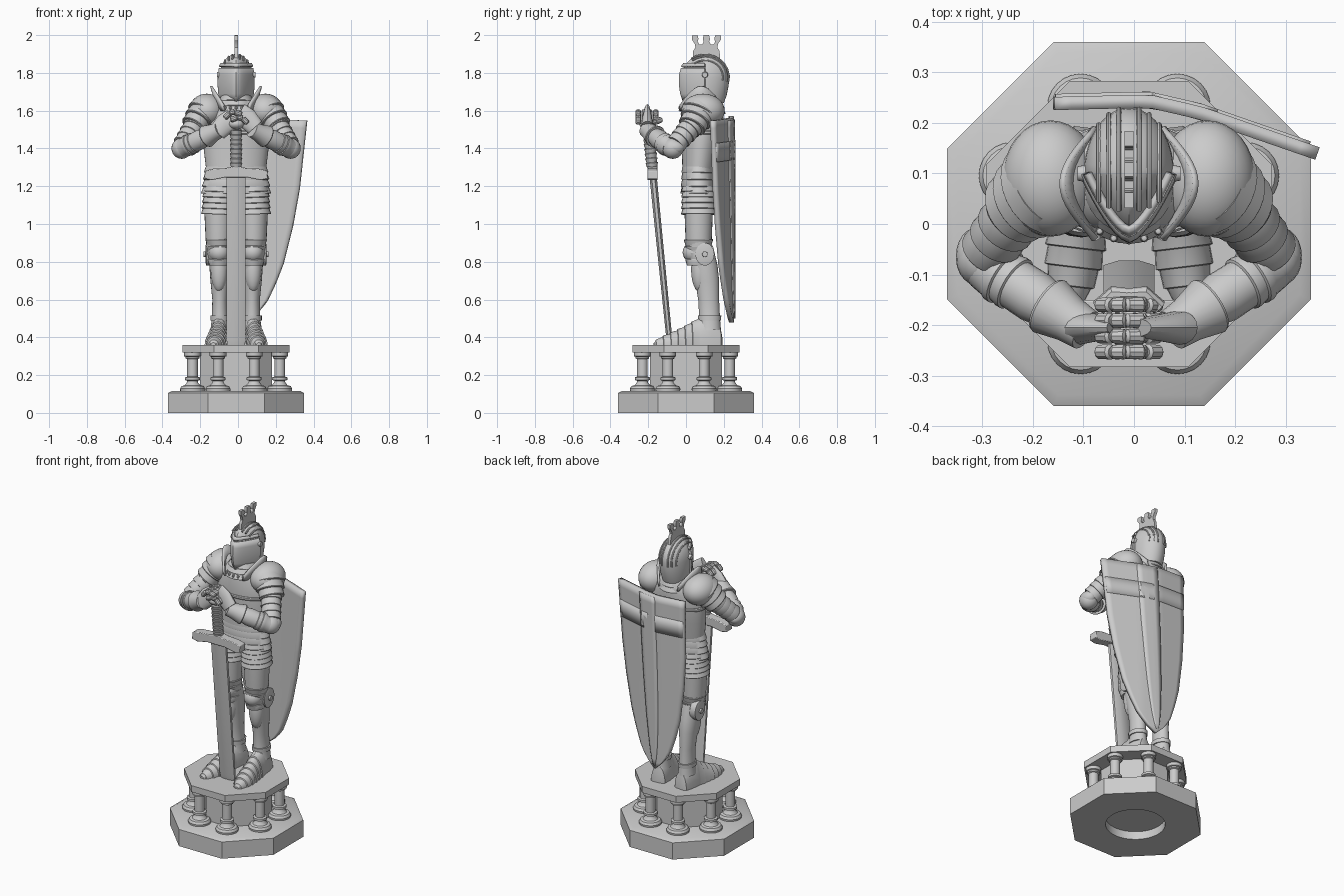
import bpy, bmesh
from math import sin, cos, pi, radians, sqrt
from mathutils import Vector

if "Cube" in bpy.data.objects:
    bpy.data.objects.remove(bpy.data.objects["Cube"])

CX = -0.01  # figure axis


def finish(name, bm, solid=0, bevel=0):
    bmesh.ops.recalc_face_normals(bm, faces=bm.faces)
    me = bpy.data.meshes.new(name)
    bm.to_mesh(me)
    bm.free()
    ob = bpy.data.objects.new(name, me)
    ob.location.x = CX
    bpy.context.collection.objects.link(ob)
    if solid:
        m = ob.modifiers.new("solid", 'SOLIDIFY')
        m.thickness, m.offset = solid, 0
    if bevel:
        m = ob.modifiers.new("bevel", 'BEVEL')
        m.width, m.segments = bevel, 2
    return ob


def skin(name, rings, cap=True, closed=True, **kw):
    bm = bmesh.new()
    vs = [[bm.verts.new(p) for p in r] for r in rings]
    n = len(vs[0])
    for a, b in zip(vs, vs[1:]):
        for i in range(n if closed else n - 1):
            j = (i + 1) % n
            bm.faces.new((a[i], a[j], b[j], b[i]))
    if cap and closed:
        bm.faces.new(vs[0])
        bm.faces.new(vs[-1])
    return finish(name, bm, **kw)


def tube(name, pts, n=24, ref=(0, 1, 0), phase=0, floor=None, **kw):
    """Loft ellipses (x, y, z, rx, ry) along a path."""
    rings, ref = [], Vector(ref)
    P = [Vector(p[:3]) for p in pts]
    for i, p in enumerate(pts):
        d = (P[min(i + 1, len(P) - 1)] - P[max(i - 1, 0)]).normalized()
        a = ref.cross(d).normalized()
        b = d.cross(a)
        ring = [P[i] + a * p[3] * cos(t) + b * p[-1] * sin(t)
                for t in (phase + 2 * pi * k / n for k in range(n))]
        if floor is not None:
            for v in ring:
                v.z = max(v.z, floor)
        rings.append(ring)
    return skin(name, rings, **kw)


def lames(name, a, b, count, step=0.07, **kw):
    """Overlapping armour bands between two ellipses."""
    a, b, pts = Vector(a), Vector(b), []
    for i in range(count):
        for t, k in ((i + 0.03, 1 - step), (i + 0.9, 1 + step), (i + 0.99, 1 + step * .6)):
            p = a.lerp(b, t / count)
            pts.append((*p[:3], p[3] * k, p[4] * k))
    return tube(name, pts, **kw)


def ball(name, loc, size, n=24):
    bm = bmesh.new()
    bmesh.ops.create_uvsphere(bm, u_segments=n, v_segments=n // 2, radius=1)
    for v in bm.verts:
        v.co = Vector([loc[i] + v.co[i] * size[i] for i in range(3)])
    return finish(name, bm)


def prism(name, pts, lo, hi, axis, **kw):
    def place(p, h):
        return (h, *p) if axis == 'x' else (p[0], h, p[1])
    return skin(name, [[place(p, h) for p in pts] for h in (lo, hi)], **kw)


def interp(table, x):
    for (a, fa), (b, fb) in zip(table, table[1:]):
        if x <= b:
            return fa + (fb - fa) * (x - a) / (b - a)
    return table[-1][1]


# octagonal pedestal with a round recess underneath
def octagon(name, prof):
    return tube(name, [(0, 0, z, r / cos(pi / 8), r / cos(pi / 8)) for z, r in prof], n=8, phase=pi / 8)


base = octagon("base_plinth", [(0, .36), (.105, .36), (.117, .338)])
cutter = tube("recess_cutter", [(0, 0, -.05, .17, .17), (0, 0, .05, .17, .17)], n=48)
m = base.modifiers.new("recess", 'BOOLEAN')
m.operation, m.object = 'DIFFERENCE', cutter
bpy.context.view_layer.objects.active = base
bpy.ops.object.modifier_apply(modifier="recess")
bpy.data.objects.remove(cutter)
octagon("pedestal_drum", [(.11, .19), (.33, .19)])
octagon("pedestal_top", [(.32, .283), (.36, .283)])
COL = [(.11, .064), (.128, .066), (.142, .058), (.146, .042), (.16, .03), (.17, .028), (.174, .04), (.188, .04),
       (.192, .028), (.285, .028), (.289, .036), (.297, .036), (.3, .044), (.322, .044)]
for k in range(8):
    t = pi / 8 + k * pi / 4
    tube("pedestal_column", [(.25 * cos(t), .25 * sin(t), z, r, r) for z, r in COL])

for s in (-1, 1):
    # legs and feet
    foot = [(.19, .03, .05), (.18, .045, .1), (.13, .052, .15), (.07, .052, .145)]
    top = [(-.17, .015), (-.13, .04), (-.06, .07), (0, .1), (.07, .14)]
    wid = [(-.17, .012), (-.14, .035), (-.07, .055), (.07, .052)]
    for i in range(6):
        y0, y1 = .065 - i * .038, .065 - (i + 1) * .038
        foot += [(y, interp(wid, y) + d, interp(top, y) + d) for y, d in ((y0, 0), (y1 + .003, .006), (y1 + .001, 0))]
    foot += [(-.17, .012, .012)]
    tube("foot_armour", [(s * (.1 - y * .12), y, .36, w, h) for y, w, h in foot], ref=(0, 0, 1), floor=.36)
    x = s * .086
    tube("shin_armour", [(x, .125, .44, .05, .06), (x, .125, .5, .042, .055), (x, .12, .6, .04, .055),
                         (x, .112, .7, .05, .063), (x, .1, .77, .055, .068), (x, .08, .86, .056, .066)])
    tube("ankle_band", [(x, .125, .49, .05, .06), (x, .125, .515, .05, .062)])
    ball("shin_plate", (s * .09, .072, .76), (.045, .045, .12))
    tube("thigh_armour", [(s * .09, .07, .83, .06, .062), (s * .094, .067, .93, .068, .07),
                          (s * .094, .067, 1.15, .078, .078)])
    lames("knee_lames", (s * .09, .068, .78, .054, .066), (s * .092, .066, .92, .068, .074), 4, step=.05)
    ball("knee_cap", (s * .09, .04, .85), (.055, .058, .055))
    tube("knee_disc", [(s * .12, .1, .84, .05, .06), (s * .158, .1, .84, .05, .06), (s * .162, .1, .84, .035, .045)],
         ref=(0, 0, 1))
    tube("knee_rivet", [(s * .15, .1, .84, .016, .016), (s * .172, .1, .84, .014, .014)], ref=(0, 0, 1))
    lames("hip_plates", (s * .088, .067, 1.2, .082, .088), (s * .094, .067, 1.05, .088, .09), 5, step=.04)

    # shoulders and arms
    ball("shoulder_plate", (s * .155, .09, 1.6), (.095, .115, .09), 32)
    lames("shoulder_lames", (s * .16, .085, 1.615, .085, .1), (s * .225, .03, 1.515, .066, .07), 3)
    lames("upper_arm", (s * .21, .04, 1.53, .062, .062), (s * .282, -.055, 1.42, .052, .052), 4, step=.05)
    ball("elbow_cap", (s * .288, -.07, 1.4), (.054, .056, .055))
    ball("elbow_wing", (s * .3, -.062, 1.405), (.042, .055, .04))
    E, W = Vector((s * .285, -.08, 1.4)), Vector((s * .085, -.21, 1.5))
    arm = [(0, .05), (.12, .054), (.15, .058), (.2, .058), (.21, .053), (.26, .056), (.3, .056), (.31, .051),
           (.5, .052), (.68, .043), (.69, .05), (.73, .05), (.74, .043), (.8, .042), (1, .038)]
    tube("forearm", [(*E.lerp(W, t), r, r) for t, r in arm])
    tube("gauntlet_cuff", [(*E.lerp(W, t), r, r) for t, r in ((.62, .058), (.64, .06), (.85, .046), (1, .042))])

    # clasped hands, one laid over the other
    up = .012 if s > 0 else -.016
    tube("hand_back", [(s * .1, -.205, 1.5 + up, .048, .034), (s * .06, -.205, 1.545 + up, .056, .026),
                       (s * .015, -.205, 1.57 + up, .06, .018)], n=16)
    for k in range(4):
        y = -.16 - k * .031
        for a, b in (((.03, 1.567), (-.008, 1.58)), ((-.006, 1.582), (-.036, 1.576)), ((-.034, 1.576), (-.062, 1.548))):
            tube("finger", [(s * (a[0] + (b[0] - a[0]) * t), y, a[1] + (b[1] - a[1]) * t + up, r, r)
                            for t, r in ((0, .01), (.12, .0155), (.85, .0145), (1, .009))], n=10)
    tube("thumb", [(s * .06, -.165, 1.54, .016, .016), (s * .03, -.138, 1.55, .016, .016),
                   (s * -.015, -.14, 1.555, .011, .011)], n=10, ref=(0, 0, 1))

    # upright neck guard on each shoulder
    rows = []
    for k in range(17):
        t = k / 16
        x, y, h = .065 + .045 * sin(pi * t), -.03 + .22 * t, sin(pi * t)
        rows.append([(s * (x - .005), y, 1.6), (s * (x + .004), y, 1.62 + .05 * h), (s * (x + .022 * h), y, 1.63 + .1 * h)])
    skin("neck_guard", rows, closed=False, solid=.012)

# torso
tube("breastplate", [(0, .065, 1.24, .155, .085), (0, .07, 1.3, .16, .09), (0, .078, 1.4, .172, .1),
                     (0, .085, 1.5, .175, .11), (0, .088, 1.58, .165, .112), (0, .09, 1.63, .13, .105),
                     (0, .09, 1.66, .09, .09)], n=40)
lames("waist_lames", (0, .068, 1.31, .162, .088), (0, .067, 1.16, .182, .094), 4, step=.025, n=40)
tube("chest_band", [(0, .084, 1.475, .178, .112), (0, .084, 1.48, .182, .116), (0, .084, 1.49, .182, .116),
                    (0, .084, 1.495, .178, .112)], n=40)
lames("throat_armour", (0, .09, 1.68, .08, .095), (0, .085, 1.59, .112, .122), 3, step=.03, n=32)
for k in range(9):
    t = radians(-65 + k * 16.25)
    ball("throat_stud", (.108 * sin(t), .085 - .118 * cos(t), 1.615), (.008, .008, .01), 8)


# helmet, pointed at the front
def head_ring(z, r, f, b, lo=0, hi=2 * pi, n=40, closed=True):
    out = []
    for k in range(n):
        t = lo + (hi - lo) * k / (n if closed else n - 1)
        c = cos(t)
        y = -f * (1 - abs(sin(t)) ** 1.5) if c > 0 else -b * c
        out.append((r * sin(t), .1 + y, z))
    return out


HEAD = [(1.64, .076, .1, .1), (1.68, .084, .115, .115), (1.73, .088, .122, .125)]
for k in range(9):
    e = max(cos(k * pi / 16), .02)
    HEAD.append((1.775 + .125 * sin(k * pi / 16), .089 * e, .122 * e, .13 * e))
skin("helmet", [head_ring(*h) for h in HEAD])
VISOR = [(1.65, .08, .112, 0), (1.69, .09, .126, 0), (1.74, .094, .133, 0), (1.79, .092, .132, 0), (1.825, .087, .122, 0)]
skin("visor", [head_ring(*v, -pi / 2, pi / 2, 25, False) for v in VISOR], closed=False, solid=.01)
skin("brow_plate", [head_ring(*v, -pi / 2, pi / 2, 25, False) for v in
                    ((1.832, .086, .122, 0), (1.85, .078, .108, 0))], closed=False, solid=.012)
for s in (-1, 1):
    tube("visor_pivot", [(s * .08, .1, 1.79, .018, .018), (s * .102, .1, 1.79, .014, .014)], n=16, ref=(0, 0, 1))
    for x in (.02, .04, .06):
        e = sqrt(1 - (x / .089) ** 2)
        tube("helmet_rib", [(s * x, .1 + .131 * e * cos(t), 1.775 + .125 * e * sin(t), .005, .005)
                            for t in (radians(-10 + 15 * k) for k in range(10))], n=8, ref=(1, 0, 0))

# three-pronged crest
half = [(.035, 1.865), (.038, 1.915), (.05, 1.935), (.046, 1.955), (.032, 1.975), (.032, 1.998), (.062, 1.998),
        (.066, 1.98), (.062, 1.965), (.07, 1.95), (.085, 1.95), (.093, 1.965), (.089, 1.98), (.094, 2.0)]
prism("helmet_crest", half + [(.216 - y, z) for y, z in reversed(half)], -.009, .009, 'x')


# sword, leaning back towards the feet
def sy(z):
    return -.085 - (z - .36) * .1


tube("sword_blade", [(0, sy(z), z, rx, ry) for z, rx, ry in ((.36, .05, .013), (.39, .055, .017), (1.26, .055, .021))],
     n=8, phase=pi / 8)
guard = [(0, 1.31), (.05, 1.297), (.12, 1.293), (.165, 1.282), (.168, 1.24), (.13, 1.232), (.06, 1.246)]
prism("sword_guard", guard + [(0, 1.246)] + [(-x, z) for x, z in reversed(guard[1:])], -.205, -.15, 'y', bevel=.004)
lames("sword_grip", (0, sy(1.3), 1.3, .03, .03), (0, sy(1.5), 1.5, .03, .03), 8, step=.1, n=20)
ball("sword_pommel", (0, sy(1.53), 1.53), (.045, .045, .03))

# shield on the back, with a raised cross
PLAN = [(-.17, .238), (.03, .243), (.13, .22), (.37, .137)]
WIDTH = [(.48, .004), (.51, .04), (.55, .075), (.6, .108), (.7, .148), (.8, .18), (1, .218), (1.2, .242), (1.56, .26)]


def shield_patch(name, z0, z1, u0, u1, dy, thick, rows=28, cols=17):
    grid = []
    for i in range(rows):
        z = z0 + (z1 - z0) * i / (rows - 1)
        row = []
        for k in range(cols):
            off = (u0 + (u1 - u0) * k / (cols - 1)) * interp(WIDTH, z)
            x = .04 + .063 * (z - .48) / 1.08 + off
            row.append((x - CX, interp(PLAN, x) + dy, z - off * .05))
        grid.append(row)
    return skin(name, grid, closed=False, solid=thick)


shield_patch("shield", .48, 1.56, -1, 1, 0, .026)
shield_patch("shield_cross_upright", .5, 1.55, -.24, .24, .012, .014, cols=5)
shield_patch("shield_cross_bar", 1.34, 1.44, -.99, .99, .012, .014, rows=3)

# smooth shading with sharp plate edges
bpy.ops.object.select_all(action='SELECT')
bpy.context.view_layer.objects.active = base
bpy.ops.object.shade_smooth_by_angle(angle=radians(32))
